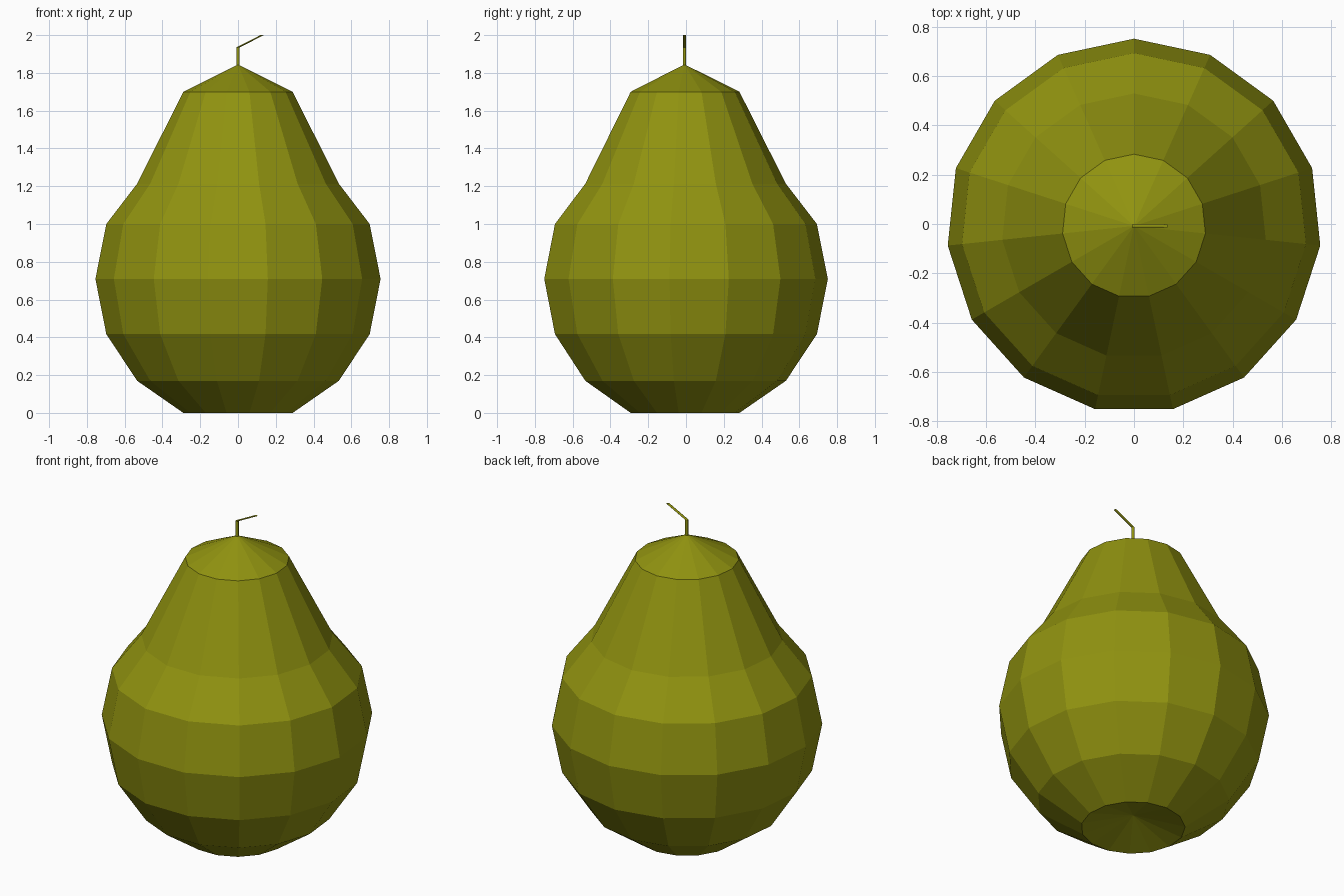
import bpy, bmesh, math

if "Cube" in bpy.data.objects:
    bpy.data.objects.remove(bpy.data.objects["Cube"])

SIDES = 15
CENTRE_Y = -0.008   # odd side count: shift so the outline is centred

skin = bpy.data.materials.new("pear green")
skin.diffuse_color = (0.28, 0.29, 0.005, 1)
skin.use_nodes = True
skin.node_tree.nodes["Principled BSDF"].inputs["Base Color"].default_value = skin.diffuse_color


def loft(name, rings, bottom_z, top_z, sides):
    """Join horizontal rings (x, z, radius), closed by a pole at each end."""
    bm = bmesh.new()
    loops = []
    for x, z, r in rings:
        loop = []
        for i in range(sides):
            a = math.pi / 2 + 2 * math.pi * i / sides
            loop.append(bm.verts.new((x + r * math.cos(a), CENTRE_Y + r * math.sin(a), z)))
        loops.append(loop)
    bottom = bm.verts.new((rings[0][0], CENTRE_Y, bottom_z))
    top = bm.verts.new((rings[-1][0], CENTRE_Y, top_z))
    for i in range(sides):
        j = (i + 1) % sides
        for lo, hi in zip(loops, loops[1:]):
            bm.faces.new((lo[i], lo[j], hi[j], hi[i]))
        bm.faces.new((bottom, loops[0][j], loops[0][i]))
        bm.faces.new((top, loops[-1][i], loops[-1][j]))
    mesh = bpy.data.meshes.new(name)
    bm.to_mesh(mesh)
    bm.free()
    mesh.materials.append(skin)
    obj = bpy.data.objects.new(name, mesh)
    bpy.context.collection.objects.link(obj)
    return obj


# Pear body: round belly, stretched neck, hollow underneath
loft("pear_body", [
    (0, 0.0, 0.291), (0, 0.17, 0.537), (0, 0.417, 0.701), (0, 0.709, 0.759),
    (0, 1.0, 0.701), (0, 1.213, 0.537), (0, 1.70, 0.291),
], 0.08, 1.845, SIDES)

# Stem: straight up, then bent to the right with level rings
loft("stem", [(0, 1.83, 0.009), (0, 1.935, 0.009), (0.128, 2.0, 0.009)], 1.83, 2.0, SIDES)
